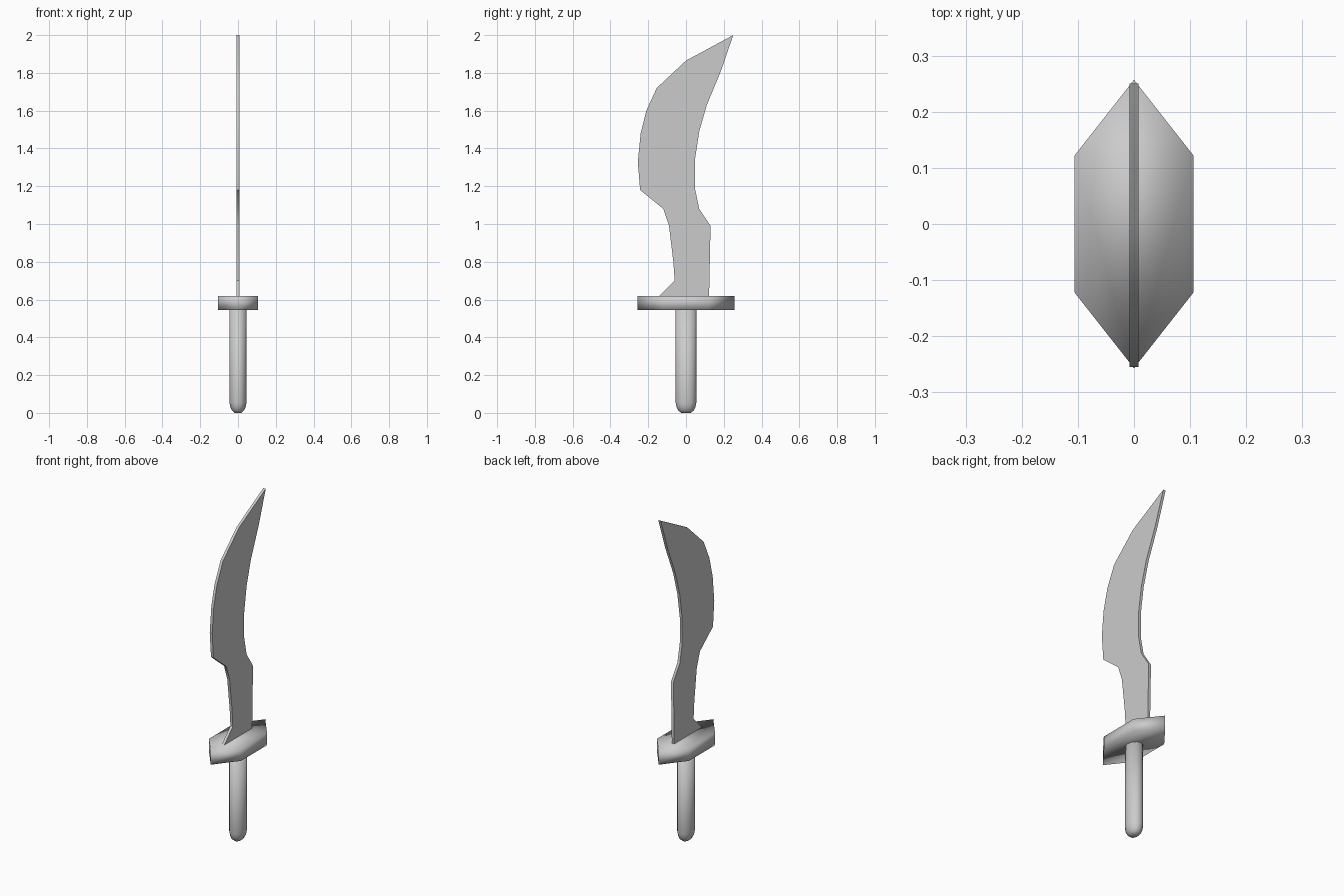
import bpy, bmesh, math

if "Cube" in bpy.data.objects:
    bpy.data.objects.remove(bpy.data.objects["Cube"])


def finish(name, bm):
    bmesh.ops.recalc_face_normals(bm, faces=bm.faces)
    mesh = bpy.data.meshes.new(name)
    bm.to_mesh(mesh)
    bm.free()
    obj = bpy.data.objects.new(name, mesh)
    bpy.context.collection.objects.link(obj)
    for p in mesh.polygons:
        p.use_smooth = True
    return obj


def loft(name, rings):
    """Skin a list of equal-length point rings and cap both ends."""
    bm = bmesh.new()
    loops = [[bm.verts.new(p) for p in ring] for ring in rings]
    n = len(loops[0])
    for a, b in zip(loops, loops[1:]):
        for i in range(n):
            j = (i + 1) % n
            bm.faces.new((a[i], a[j], b[j], b[i]))
    caps = [bm.faces.new(loops[0]), bm.faces.new(loops[-1])]
    return finish(name, bm)


# Curved blade: side profile (y, z), extruded to a thin plate
profile = [
    (-0.14, 0.61), (-0.14, 0.62), (-0.06, 0.70), (-0.067, 0.80), (-0.09, 0.99),
    (-0.12, 1.08), (-0.243, 1.18), (-0.255, 1.33), (-0.24, 1.48), (-0.21, 1.60),
    (-0.155, 1.72), (0.0, 1.865), (0.25, 2.0), (0.185, 1.81), (0.11, 1.63),
    (0.07, 1.49), (0.047, 1.34), (0.047, 1.19), (0.07, 1.08), (0.13, 0.99),
    (0.122, 0.61),
]
blade = loft("blade", [[(x, y, z) for y, z in profile] for x in (-0.008, 0.008)])
bpy.context.view_layer.objects.active = blade
blade.select_set(True)
bpy.ops.object.shade_smooth_by_angle(angle=math.radians(40))

# Six-sided guard, softly shaded
hexagon = [(0, 0.257), (-0.106, 0.122), (-0.106, -0.122),
           (0, -0.257), (0.106, -0.122), (0.106, 0.122)]
loft("guard", [[(x, y, z) for x, y in hexagon] for z in (0.545, 0.62)])

# Oval grip with a rounded butt: (z, half width x, half width y)
sections = [(0.0, 0.018, 0.025), (0.012, 0.031, 0.040), (0.03, 0.040, 0.050),
            (0.055, 0.045, 0.055), (0.56, 0.045, 0.055)]
SIDES = 12
loft("grip", [[(rx * math.cos(2 * math.pi * i / SIDES),
                ry * math.sin(2 * math.pi * i / SIDES), z) for i in range(SIDES)]
              for z, rx, ry in sections])
